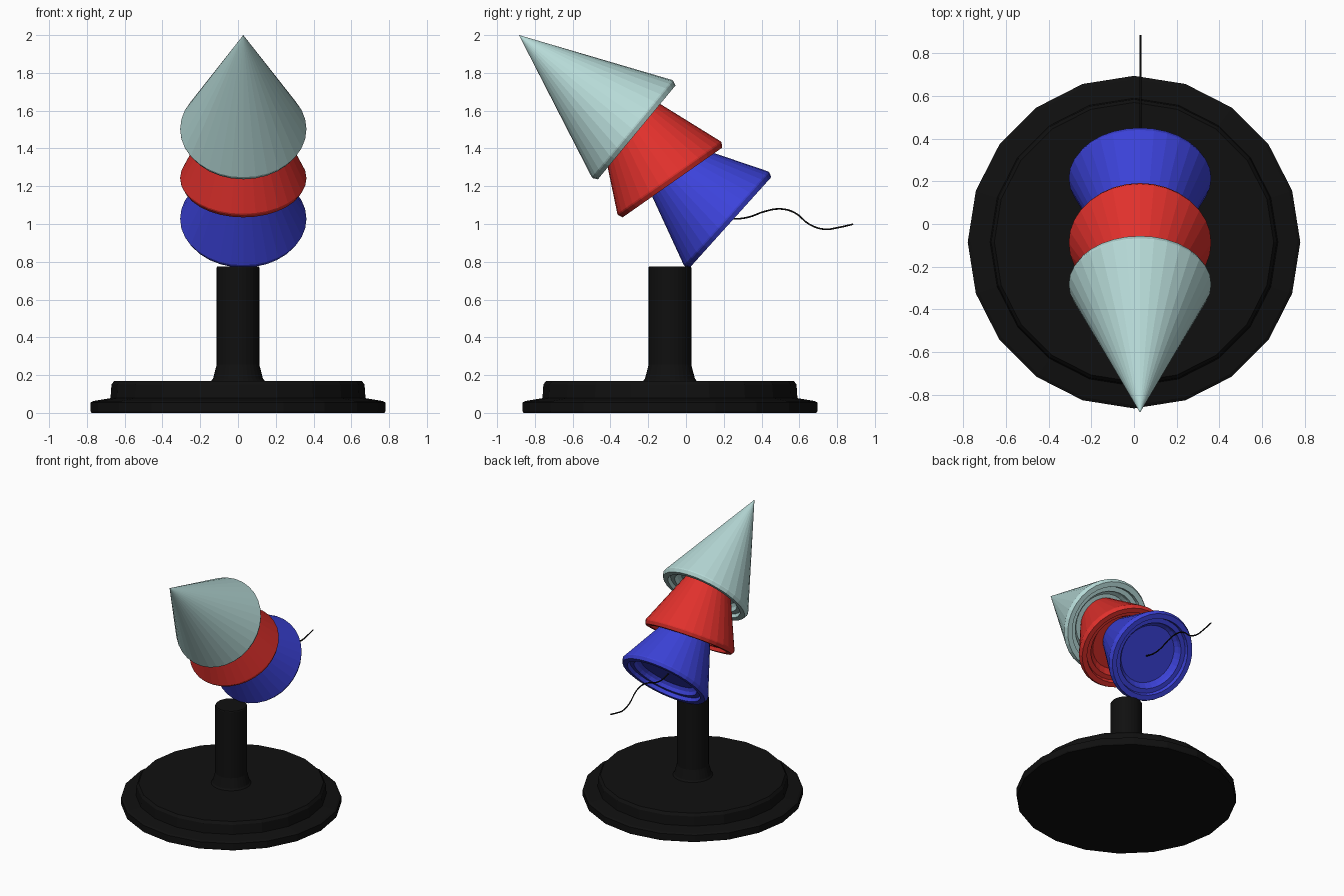
import bpy, bmesh
from math import sin, cos, pi, radians

if "Cube" in bpy.data.objects:
    bpy.data.objects.remove(bpy.data.objects["Cube"])


def material(name, rgb):
    m = bpy.data.materials.new(name)
    m.diffuse_color = (*rgb, 1)
    m.use_nodes = True
    m.node_tree.nodes["Principled BSDF"].inputs["Base Color"].default_value = m.diffuse_color
    return m


BLACK = material("black", (0.005, 0.005, 0.005))
RED = material("red", (0.75, 0.03, 0.025))
BLUE = material("blue", (0.045, 0.055, 0.70))
PALE = material("pale_teal", (0.47, 0.70, 0.68))


def lathe(name, profile, sides, mat, loc=(0, 0, 0), tilt=0):
    """Revolve (radius, z) points about z; radius 0 makes a single tip point."""
    bm = bmesh.new()
    rings = []
    for r, z in profile:
        n = sides if r > 0 else 1
        rings.append([bm.verts.new((r * cos(2 * pi * i / sides), r * sin(2 * pi * i / sides), z))
                      for i in range(n)])
    for a, b in zip(rings, rings[1:]):
        for i in range(sides):
            j = (i + 1) % sides
            quad = [a[i % len(a)], a[j % len(a)], b[j % len(b)], b[i % len(b)]]
            bm.faces.new(list(dict.fromkeys(quad)))
    for ring in (rings[0], rings[-1]):
        if len(ring) > 1:
            bm.faces.new(ring)
    bmesh.ops.recalc_face_normals(bm, faces=bm.faces)
    me = bpy.data.meshes.new(name)
    bm.to_mesh(me)
    bm.free()
    me.materials.append(mat)
    ob = bpy.data.objects.new(name, me)
    ob.location = loc
    ob.rotation_euler.x = radians(tilt)
    bpy.context.collection.objects.link(ob)
    return ob


# Stepped round base
lathe("base", [(0.775, 0), (0.78, 0.008), (0.78, 0.055), (0.765, 0.063), (0.675, 0.078),
               (0.67, 0.15), (0.655, 0.17)], 20, BLACK, (0, -0.085, 0))

# Post with flared foot
lathe("post", [(0.145, 0.165), (0.132, 0.182), (0.113, 0.255), (0.113, 0.77), (0.109, 0.776)],
      32, BLACK, (0, -0.085, 0))

# Nested cones: pointed shell, thick rim, stepped recess with a flat floor
CONE = [(0, 0.777), (0.334, 0), (0.334, -0.008), (0.322, -0.032), (0.285, -0.032),
        (0.278, -0.005), (0.245, -0.005), (0.235, 0.02), (0.213, 0.04)]
for name, mat, y, z, tilt in [("front_cone", PALE, -0.286, 1.505, 50.4),
                              ("middle_cone", RED, -0.09, 1.246, 35.0),
                              ("rear_cone", BLUE, 0.212, 1.03, 48.0)]:
    lathe(name, CONE, 32, mat, (0.028, y, z), tilt)

# Wavy cord trailing from the rear cone
cu = bpy.data.curves.new("cord", "CURVE")
cu.dimensions = "3D"
cu.bevel_depth = 0.005
cu.bevel_resolution = 1
cu.use_fill_caps = True
path = [(0.17, 1.045), (0.25, 1.028), (0.33, 1.036), (0.415, 1.066), (0.5, 1.08), (0.575, 1.06),
        (0.655, 0.997), (0.735, 0.972), (0.8, 0.98), (0.885, 0.999)]
sp = cu.splines.new("BEZIER")
sp.resolution_u = 4
sp.bezier_points.add(len(path) - 1)
for p, (y, z) in zip(sp.bezier_points, path):
    p.co = (0.03, y, z)
    p.handle_left_type = p.handle_right_type = "AUTO"
cu.materials.append(BLACK)
bpy.context.collection.objects.link(bpy.data.objects.new("cord", cu))
